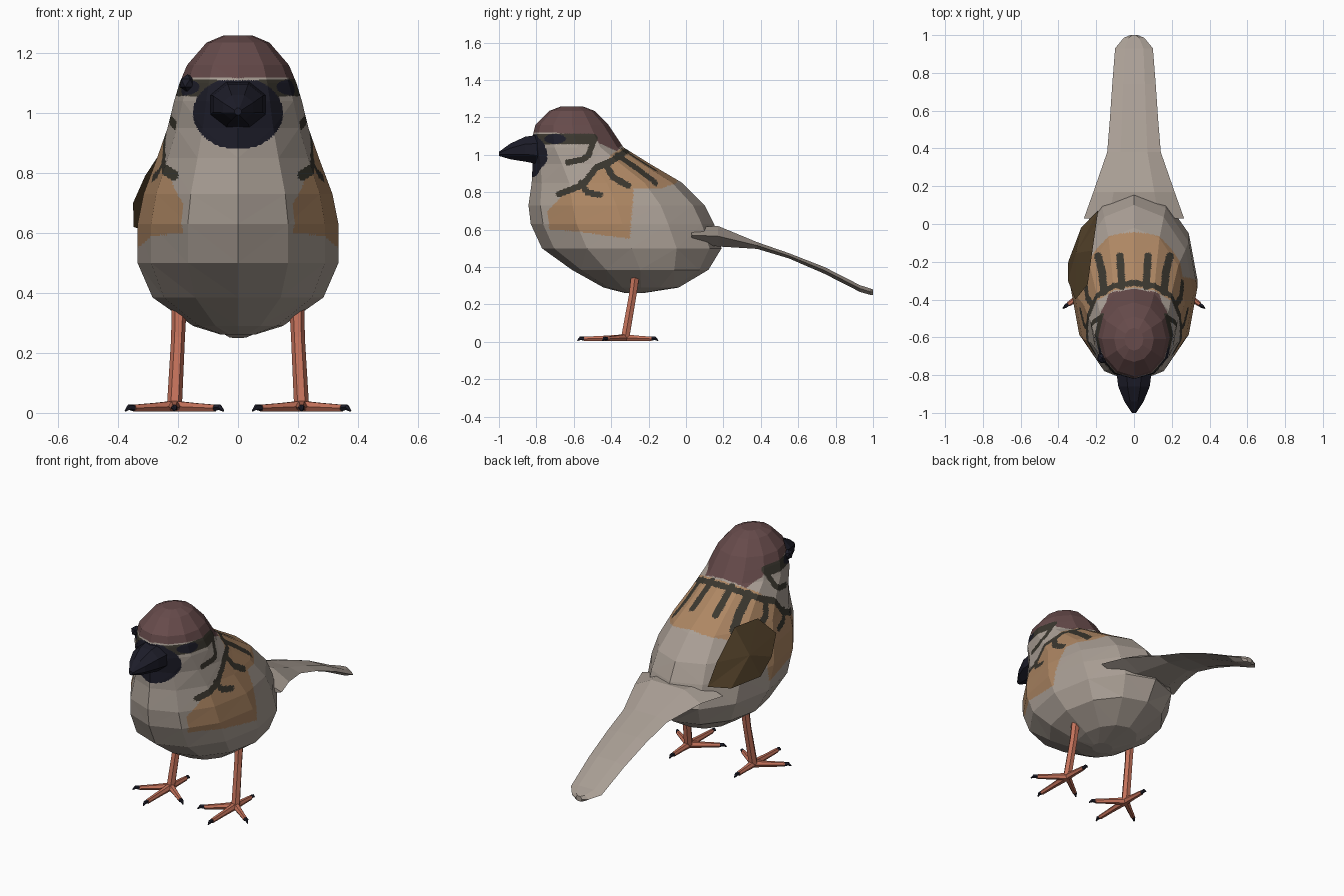
import bpy, bmesh, math
from mathutils import Vector

if "Cube" in bpy.data.objects:
    bpy.data.objects.remove(bpy.data.objects["Cube"])


def material(name, rgb):
    m = bpy.data.materials.new(name)
    m.diffuse_color = (*rgb, 1)
    m.use_nodes = True
    m.node_tree.nodes["Principled BSDF"].inputs["Base Color"].default_value = m.diffuse_color
    return m


GREY = material("warm grey feather", (.40, .345, .30))
CAP = material("maroon cap", (.135, .070, .070))
TAN = material("tan feather", (.42, .24, .125))
OLIVE = material("dark olive marking", (.043, .038, .028))
DARK = material("blue black", (.012, .012, .022))
BROWN = material("brown wing", (.085, .052, .022))
LEG = material("salmon leg", (.56, .17, .105))


def finish(bm, name, mats):
    bmesh.ops.recalc_face_normals(bm, faces=bm.faces)
    me = bpy.data.meshes.new(name)
    bm.to_mesh(me)
    bm.free()
    for m in mats:
        me.materials.append(m)
    ob = bpy.data.objects.new(name, me)
    bpy.context.collection.objects.link(ob)
    return ob


def loft(bm, rings):
    """Skin a row of equal-sized rings and close both ends."""
    vs = [[bm.verts.new(p) for p in r] for r in rings]
    n = len(vs[0])
    for a, b in zip(vs, vs[1:]):
        for i in range(n):
            j = (i + 1) % n
            bm.faces.new((a[i], a[j], b[j], b[i]))
    bm.faces.new(vs[0])
    bm.faces.new(vs[-1])


def tube(bm, pts, radii, n=6):
    pts = [Vector(p) for p in pts]
    rings = []
    for i, (p, r) in enumerate(zip(pts, radii)):
        d = (pts[min(i + 1, len(pts) - 1)] - pts[max(i - 1, 0)]).normalized()
        u = d.cross(Vector((0, 0, 1)) if abs(d.z) < .8 else Vector((0, 1, 0))).normalized()
        v = d.cross(u)
        rings.append([p + r * (u * math.cos(k * math.tau / n) + v * math.sin(k * math.tau / n))
                      for k in range(n)])
    loft(bm, rings)


# Marking helpers, working in the side projection (y, z) or top projection (x, y)
def near(p, line, w):
    for (ax, ay), (bx, by) in zip(line, line[1:]):
        dx, dy = bx - ax, by - ay
        t = max(0, min(1, ((p[0] - ax) * dx + (p[1] - ay) * dy) / (dx * dx + dy * dy)))
        if math.hypot(p[0] - ax - t * dx, p[1] - ay - t * dy) < w:
            return True
    return False


def inside(p, poly):
    hit = False
    for (ax, ay), (bx, by) in zip(poly, poly[1:] + poly[:1]):
        if (ay > p[1]) != (by > p[1]) and p[0] < (bx - ax) * (p[1] - ay) / (by - ay) + ax:
            hit = not hit
    return hit


CAP_AREA = [(-.9, 1.115), (-.72, 1.12), (-.5, 1.10), (-.46, 1.06), (-.37, 1.02),
            (-.335, 1.06), (-.3, 1.4), (-.9, 1.4)]
TAN_AREA = [(-.73, .6), (-.74, .70), (-.66, .78), (-.55, .82), (-.4, 1.0), (-.32, 1.05),
            (-.03, .9), (-.05, .85), (-.13, .82), (-.28, .82), (-.3, .55), (-.45, .57), (-.58, .59)]
SIDE_STROKES = [
    ([(-.86, 1.08), (-.7, 1.085), (-.5, 1.085)], .028),                                   # eye stripe
    ([(-.49, 1.09), (-.52, 1.0), (-.55, .975), (-.63, .96)], .016),                       # ear mark
    ([(-.31, 1.025), (-.4, .965), (-.48, .93), (-.55, .84), (-.68, .79)], .017),          # collar
    ([(-.56, .85), (-.53, .8), (-.46, .785)], .016),
    ([(-.43, .95), (-.39, .88), (-.31, .835)], .017),
]
BACK_STROKES = [([(.065, -.33), (.075, -.17)], .02), ([(.16, -.36), (.17, -.25), (.19, -.17)], .02)]


def marking(c, nrm):
    s, ax = (c.y, c.z), abs(c.x)
    if c.y < -.68 and (ax / .15) ** 2 + ((c.z - 1.0) / .12) ** 2 < 1 and c.z < 1.11:
        return 4
    if ((c.y + .70) / .058) ** 2 + ((c.z - 1.085) / .026) ** 2 < 1 and ax > .1:
        return 4
    if any(near(s, l, w) for l, w in SIDE_STROKES):
        return 3
    if nrm.z > .2 and c.z < 1.04 and any(near((ax, c.y), l, w) for l, w in BACK_STROKES):
        return 3
    if inside(s, CAP_AREA):
        return 1
    if inside(s, TAN_AREA):
        return 2
    return 0


# Body and head: stacked oval rings (height, front y, back y, half width)
levels = [(1.258, -.67, -.55, .05), (1.235, -.73, -.49, .105), (1.16, -.805, -.415, .17),
          (1.10, -.82, -.375, .195), (1.04, -.825, -.335, .213), (.95, -.82, -.19, .235),
          (.85, -.825, -.02, .27), (.73, -.842, .10, .315), (.63, -.83, .15, .335), (.5, -.77, .19, .335),
          (.385, -.61, .12, .285), (.29, -.44, -.04, .15), (.262, -.33, -.22, .06)]
N = 12
rings = []
for z, f, b, w in levels:
    rings.append([(w * math.sin(k * math.tau / N), (f + b) / 2 - (b - f) / 2 * math.cos(k * math.tau / N), z)
                  for k in range(N)])
bm = bmesh.new()
loft(bm, rings)
bmesh.ops.triangulate(bm, faces=bm.faces)
for _ in range(4):  # fine flat cuts so the markings get clean borders
    bmesh.ops.subdivide_edges(bm, edges=bm.edges[:], cuts=1, use_grid_fill=True)
bm.normal_update()
bmesh.ops.recalc_face_normals(bm, faces=bm.faces)
for f in bm.faces:
    f.material_index = marking(f.calc_center_median(), f.normal)
finish(bm, "body", [GREY, CAP, TAN, OLIVE, DARK])

# Beak: eight-sided cone (y, centre z, half width, half height)
bm = bmesh.new()
loft(bm, [[(w * math.cos((k + .5) * math.tau / 8), y, z + h * math.sin((k + .5) * math.tau / 8))
           for k in range(8)]
          for y, z, w, h in [(-.79, 1.028, .1, .085), (-.86, 1.03, .09, .072),
                             (-.94, 1.018, .055, .045), (-1.0, 1.005, .012, .012)]])
finish(bm, "beak", [DARK])

# Tail: flat six-sided sections (y, centre z, half width, half thickness)
bm = bmesh.new()
loft(bm, [[(-w, y, z), (-w / 2, y, z + t), (w / 2, y, z + t), (w, y, z), (w / 2, y, z - t), (-w / 2, y, z - t)]
          for y, z, w, t in [(.03, .57, .265, .04), (.17, .565, .215, .055), (.38, .515, .142, .018),
                             (.55, .46, .128, .014), (.74, .382, .115, .018), (.93, .285, .1, .018),
                             (.985, .268, .055, .017), (1.0, .265, .02, .015)]])
finish(bm, "tail", [GREY])

# Single folded wing on the left flank
outline = [(-.19, .07, .62), (-.20, .0, .74), (-.22, -.14, .90), (-.245, -.32, .89),
           (-.31, -.40, .79), (-.35, -.30, .70), (-.348, -.2, .62), (-.28, -.02, .60)]
bm = bmesh.new()
mid = sum((Vector(p) for p in outline), Vector()) / len(outline)
rim = [bm.verts.new(p) for p in outline]
outer = bm.verts.new(mid + Vector((-.04, .01, .02)))
inner = bm.verts.new(mid + Vector((.03, -.01, -.015)))
for a, b in zip(rim, rim[1:] + rim[:1]):
    bm.faces.new((a, b, outer))
    bm.faces.new((b, a, inner))
finish(bm, "wing", [BROWN])

# Raised left eye
bm = bmesh.new()
bmesh.ops.create_icosphere(bm, subdivisions=1, radius=.03)
bmesh.ops.translate(bm, verts=bm.verts, vec=(-.168, -.71, 1.10))
finish(bm, "left_eye", [DARK])

# Legs, toes and claws, mirrored
TOES = [(0, -.22), (.135, -.10), (-.135, -.10), (.0, .14)]
for s, side in ((1, "right"), (-1, "left")):
    legs, claws = bmesh.new(), bmesh.new()
    foot = Vector((.212 * s, -.325, .022))
    tube(legs, [(.195 * s, -.265, .40), (.2 * s, -.285, .25), foot], [.026, .023, .025])
    for dx, dy in TOES:
        tip = foot + Vector((dx * s, dy, -.006))
        d = Vector((dx * s, dy, 0)).normalized()
        tube(legs, [foot, foot.lerp(tip, .5), tip], [.021, .016, .013])
        tube(claws, [tip - d * .005, tip + d * .02 + Vector((0, 0, .003)), tip + d * .036 + Vector((0, 0, -.01))],
             [.012, .01, .003], 5)
    finish(legs, side + "_leg", [LEG])
    finish(claws, side + "_claws", [DARK])
